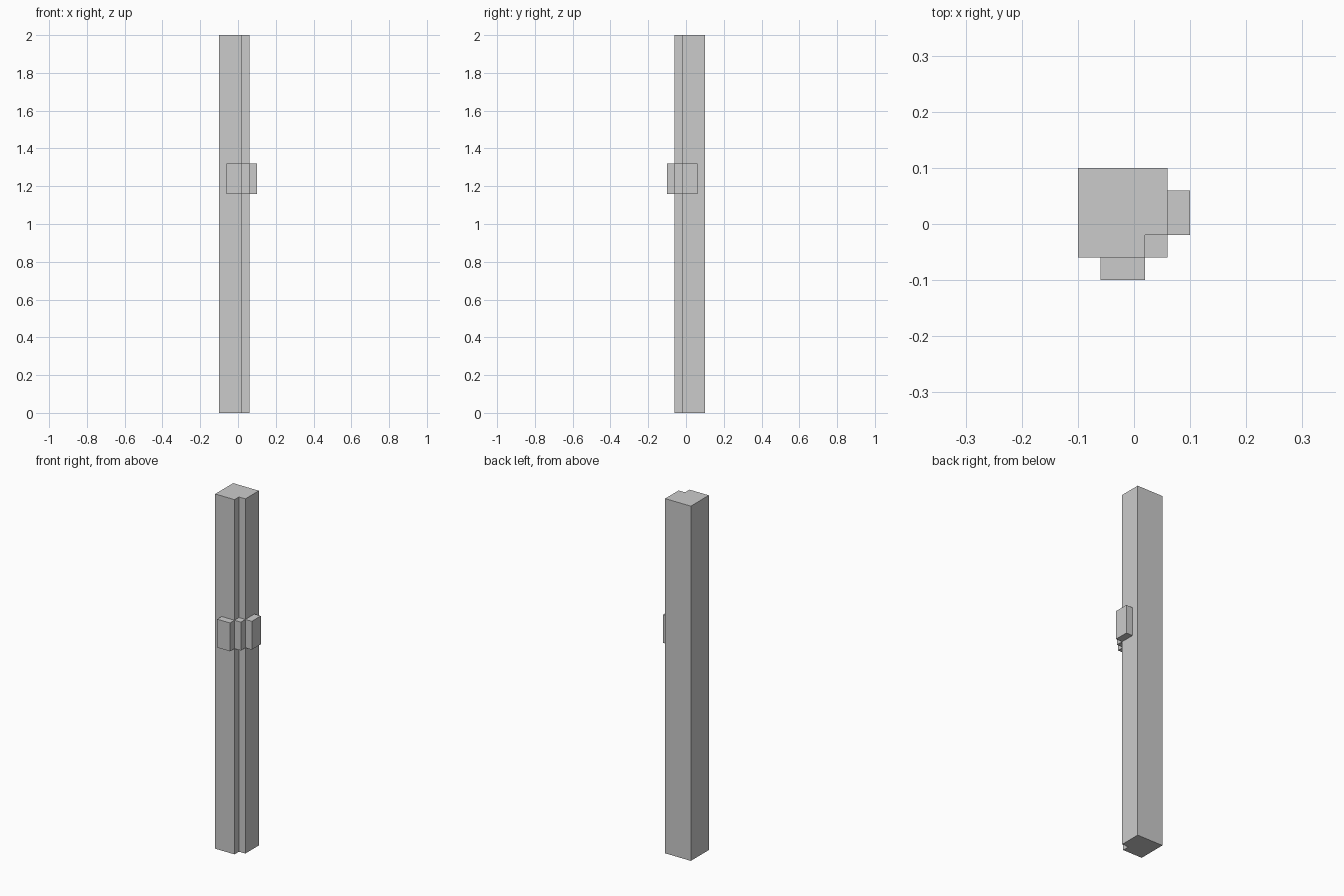
import bpy

if "Cube" in bpy.data.objects:
    bpy.data.objects.remove(bpy.data.objects["Cube"])


def extrude_profile(name, points, z0, z1):
    """Prism from a counter-clockwise outline in x, y."""
    n = len(points)
    verts = [(x, y, z) for z in (z0, z1) for x, y in points]
    faces = [tuple(reversed(range(n))), tuple(range(n, 2 * n))]
    faces += [(i, (i + 1) % n, n + (i + 1) % n, n + i) for i in range(n)]
    mesh = bpy.data.meshes.new(name)
    mesh.from_pydata(verts, [], faces)
    obj = bpy.data.objects.new(name, mesh)
    bpy.context.collection.objects.link(obj)
    return obj


def rect(x0, x1, y0, y1):
    return [(x0, y0), (x1, y0), (x1, y1), (x0, y1)]


# Tall post with a notched front right corner
extrude_profile("post", [(-0.1, -0.06), (0.02, -0.06), (0.02, -0.02),
                         (0.06, -0.02), (0.06, 0.1), (-0.1, 0.1)], 0, 2)

# Latch blocks wrapped round the notched corner
for name, bounds in (("front_block", (-0.06, 0.02, -0.1, -0.06)),
                     ("corner_block", (0.02, 0.06, -0.06, -0.02)),
                     ("side_block", (0.06, 0.1, -0.02, 0.06))):
    extrude_profile(name, rect(*bounds), 1.16, 1.32)
